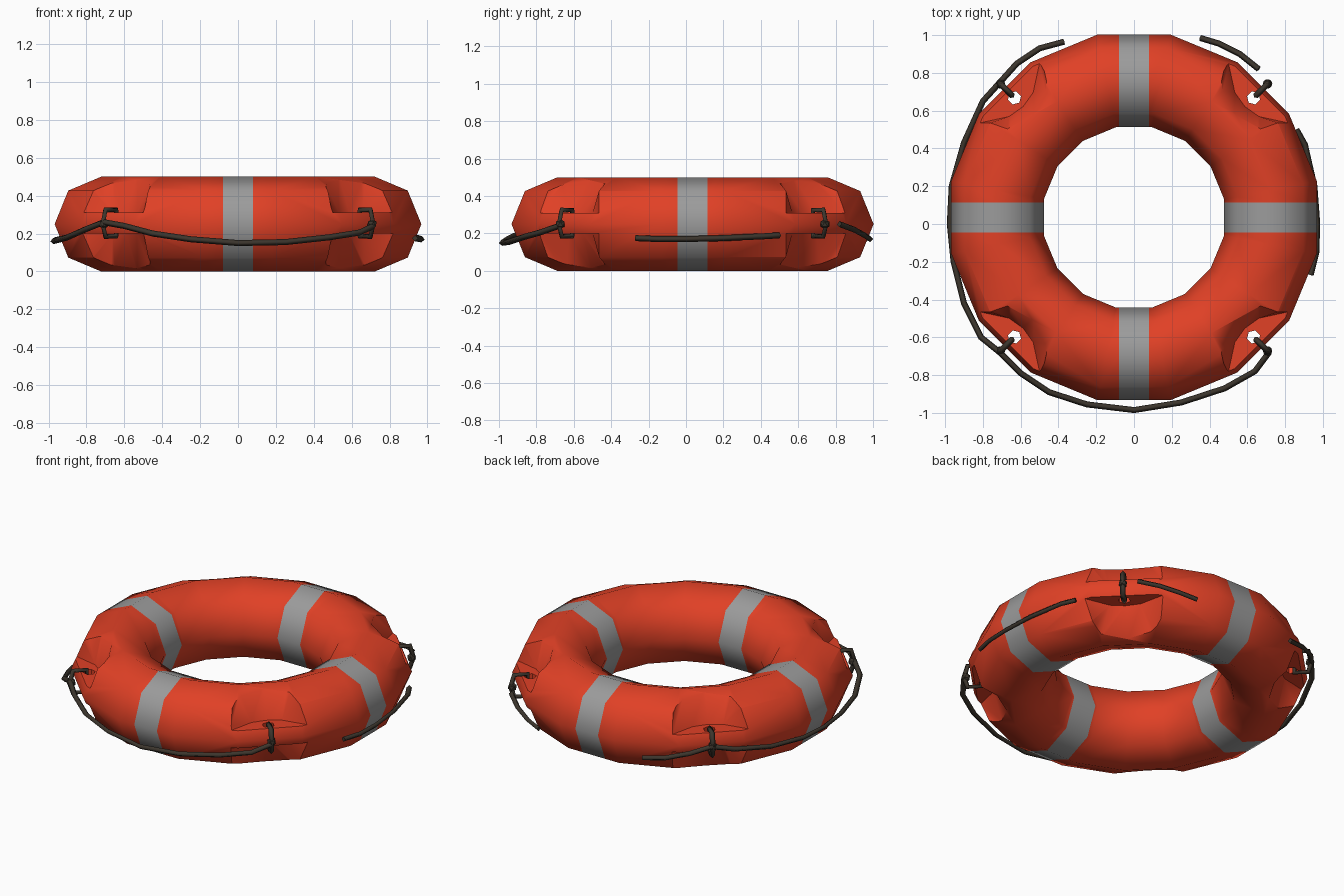
import bpy, bmesh, math
from mathutils import Vector

if "Cube" in bpy.data.objects:
    bpy.data.objects.remove(bpy.data.objects["Cube"])

CY = 0.035            # ring centre in y (rope hangs further out at the front)
ZC = 0.25
R_MAJ, R_MIN = 0.737, 0.25


def material(name, rgb):
    m = bpy.data.materials.new(name)
    m.diffuse_color = (*rgb, 1)
    m.use_nodes = True
    m.node_tree.nodes["Principled BSDF"].inputs["Base Color"].default_value = m.diffuse_color
    return m


RED = material("orange_red", (0.75, 0.052, 0.019))
GREY = material("reflective_grey", (0.33, 0.33, 0.33))
ROPE = material("dark_rope", (0.045, 0.036, 0.026))


def add_object(name, bm):
    bmesh.ops.recalc_face_normals(bm, faces=bm.faces)
    me = bpy.data.meshes.new(name)
    bm.to_mesh(me)
    bm.free()
    ob = bpy.data.objects.new(name, me)
    bpy.context.collection.objects.link(ob)
    return ob


def activate(ob):
    bpy.ops.object.select_all(action='DESELECT')
    ob.select_set(True)
    bpy.context.view_layer.objects.active = ob


def corner(sx, sy, r, t, z):
    """Point at radius r, sideways offset t on the diagonal (sx, sy)."""
    k = math.sqrt(0.5)
    return Vector((sx * (r + t) * k, CY + sy * (r - t) * k, z))


def loft(bm, low, high):
    """Closed solid between two matching point loops."""
    a = [bm.verts.new(p) for p in low]
    b = [bm.verts.new(p) for p in high]
    n = len(a)
    bm.faces.new(a)
    bm.faces.new(b)
    for i in range(n):
        j = (i + 1) % n
        bm.faces.new((a[i], a[j], b[j]))
        bm.faces.new((a[i], b[j], b[i]))


CORNERS = [(sx, sy) for sx in (-1, 1) for sy in (-1, 1)]

# Ring: 16 segments around, octagonal tube
bm = bmesh.new()
rows = []
for i in range(16):
    a = (i + 0.5) * math.tau / 16
    row = []
    for j in range(8):
        p = j * math.tau / 8
        r = R_MAJ + R_MIN * math.cos(p)
        row.append(bm.verts.new((r * math.cos(a), CY + r * math.sin(a),
                                 ZC + R_MIN * math.sin(p))))
    rows.append(row)
for i in range(16):
    for j in range(8):
        k, l = (i + 1) % 16, (j + 1) % 8
        bm.faces.new((rows[i][j], rows[k][j], rows[k][l], rows[i][l]))
ring = add_object("ring", bm)

# Cutters: pockets above and below a thin flange, and the rope holes
rim = [(0.75, 0), (0.79, 0.16), (0.93, 0.26), (1.12, 0.28),
       (1.12, -0.28), (0.93, -0.26), (0.79, -0.16)]
floor = [(0.83, 0), (0.845, 0.09), (0.935, 0.23), (1.12, 0.265),
         (1.12, -0.265), (0.935, -0.23), (0.845, -0.09)]
bm = bmesh.new()
for sx, sy in CORNERS:
    for z0, z1 in ((0.31, 0.52), (0.2, -0.02)):
        loft(bm, [corner(sx, sy, r, t, z0) for r, t in floor],
             [corner(sx, sy, r, t, z1) for r, t in rim])
pockets = add_object("pocket_cutter", bm)

bm = bmesh.new()
hexa = [(0.895 + 0.036 * math.cos(i * math.tau / 6),
         0.036 * math.sin(i * math.tau / 6)) for i in range(6)]
for sx, sy in CORNERS:
    loft(bm, [corner(sx, sy, r, t, -0.05) for r, t in hexa],
         [corner(sx, sy, r, t, 0.55) for r, t in hexa])
holes = add_object("hole_cutter", bm)

for cutter in (pockets, holes):
    cutter.hide_render = True
    mod = ring.modifiers.new("cut", 'BOOLEAN')
    mod.operation = 'DIFFERENCE'
    mod.solver = 'EXACT'
    mod.object = cutter
    activate(ring)
    bpy.ops.object.modifier_apply(modifier=mod.name)
    bpy.data.objects.remove(cutter)

# Reflective bands: cut the ring at the band edges and colour by position
ring.data.materials.clear()
ring.data.materials.append(RED)
ring.data.materials.append(GREY)
bm = bmesh.new()
bm.from_mesh(ring.data)
for axis in (Vector((1, 0, 0)), Vector((0, 1, 0))):
    for s in (-0.08, 0.08):
        bmesh.ops.bisect_plane(bm, geom=bm.verts[:] + bm.edges[:] + bm.faces[:],
                               dist=1e-5, plane_co=Vector((0, CY, 0)) + axis * s,
                               plane_no=axis)
for f in bm.faces:
    c = f.calc_center_median()
    f.material_index = int(min(abs(c.x), abs(c.y - CY)) < 0.08)
bm.to_mesh(ring.data)
bm.free()
activate(ring)
bpy.ops.object.shade_smooth_by_angle(angle=math.radians(50))


def rope(name, pts, radius=0.016, closed=False):
    cu = bpy.data.curves.new(name, 'CURVE')
    cu.dimensions = '3D'
    cu.bevel_depth = radius
    cu.bevel_resolution = 0
    cu.use_fill_caps = not closed
    sp = cu.splines.new('POLY')
    sp.points.add(len(pts) - 1)
    for q, p in zip(sp.points, pts):
        q.co = (*p, 1)
    sp.use_cyclic_u = closed
    ob = bpy.data.objects.new(name, cu)
    bpy.context.collection.objects.link(ob)
    cu.materials.append(ROPE)
    activate(ob)
    bpy.ops.object.convert(target='MESH')


# Grab line hanging between the corners
rope("front_rope", [(-0.71, -0.68, 0.26), (-0.6, -0.79, 0.24), (-0.45, -0.89, 0.2),
                    (-0.25, -0.955, 0.17), (0, -0.985, 0.15), (0.25, -0.945, 0.155),
                    (0.48, -0.87, 0.18), (0.64, -0.78, 0.205), (0.715, -0.68, 0.24)])
rope("left_rope", [(-0.71, 0.75, 0.25), (-0.8, 0.65, 0.22), (-0.9, 0.43, 0.18),
                   (-0.965, 0.2, 0.165), (-0.975, 0, 0.16), (-0.955, -0.2, 0.165),
                   (-0.9, -0.42, 0.18), (-0.81, -0.6, 0.22), (-0.71, -0.68, 0.26)])
rope("right_rope", [(0.86, 0.5, 0.19), (0.905, 0.42, 0.185), (0.955, 0.2, 0.175),
                    (0.97, 0, 0.17), (0.965, -0.15, 0.17), (0.935, -0.27, 0.175)])
rope("back_left_rope", [(-0.71, 0.75, 0.25), (-0.62, 0.85, 0.22),
                        (-0.5, 0.93, 0.19), (-0.37, 0.965, 0.17)])
rope("back_right_rope", [(0.35, 0.985, 0.17), (0.45, 0.955, 0.19),
                         (0.56, 0.9, 0.22), (0.66, 0.82, 0.25)])

# Loops tied through the holes and around each flange, with a small knot
for i, (sx, sy) in enumerate(CORNERS):
    loop = [(0.91, 0.325), (0.99, 0.325), (1.01, 0.25), (0.99, 0.185), (0.91, 0.185)]
    rope(f"rope_loop_{i + 1}", [corner(sx, sy, r, 0.0, z) for r, z in loop],
         0.016, True)
    bm = bmesh.new()
    bmesh.ops.create_icosphere(bm, subdivisions=1, radius=0.028)
    bmesh.ops.translate(bm, verts=bm.verts, vec=corner(sx, sy, 1.0, 0, 0.25))
    knot = add_object(f"rope_knot_{i + 1}", bm)
    knot.data.materials.append(ROPE)
